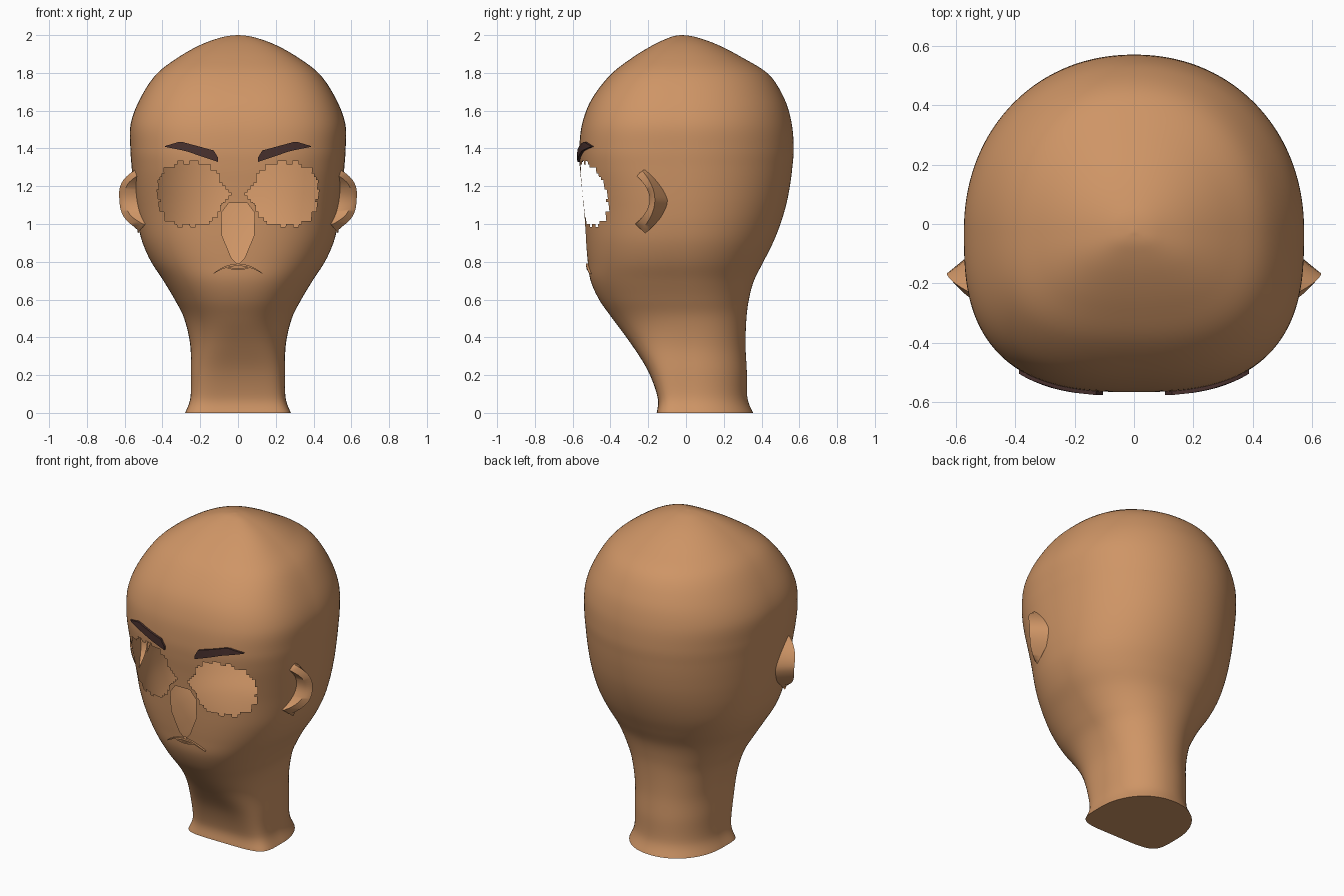
import bpy, bmesh, math
from mathutils import Vector

if "Cube" in bpy.data.objects:
    bpy.data.objects.remove(bpy.data.objects["Cube"])


def material(name, rgb):
    m = bpy.data.materials.new(name)
    m.diffuse_color = (*rgb, 1)
    m.use_nodes = True
    m.node_tree.nodes["Principled BSDF"].inputs["Base Color"].default_value = (*rgb, 1)
    return m


skin = material("skin", (0.62, 0.30, 0.132))
brow_hair = material("brow_hair", (0.065, 0.03, 0.027))


def finish(bm, name, mat, angle=50):
    bmesh.ops.recalc_face_normals(bm, faces=bm.faces)
    mesh = bpy.data.meshes.new(name)
    bm.to_mesh(mesh)
    bm.free()
    ob = bpy.data.objects.new(name, mesh)
    bpy.context.collection.objects.link(ob)
    mesh.materials.append(mat)
    bpy.ops.object.select_all(action="DESELECT")
    ob.select_set(True)
    bpy.context.view_layer.objects.active = ob
    bpy.ops.object.shade_smooth_by_angle(angle=math.radians(angle))
    return ob


def loft(bm, rings, closed=True):
    rows = [[bm.verts.new(p) for p in ring] for ring in rings]
    n = len(rows[0])
    for a, b in zip(rows, rows[1:]):
        for i in range(n if closed else n - 1):
            j = (i + 1) % n
            bm.faces.new((a[i], a[j], b[j], b[i]))
    bm.faces.new(rows[0])
    bm.faces.new(rows[-1])


def smoothstep(lo, hi, v):
    t = min(1, max(0, (v - lo) / (hi - lo)))
    return t * t * (3 - 2 * t)


# Head profile: height, half width, front y, back y
PROFILE = [
    (0, .28, -.155, .355), (.08, .252, -.15, .325), (.22, .25, -.2, .322),
    (.36, .253, -.287, .315), (.5, .285, -.39, .32), (.6, .335, -.46, .333),
    (.7, .395, -.505, .36), (.8, .46, -.52, .41), (.9, .505, -.53, .46),
    (1.0, .53, -.537, .5), (1.1, .545, -.543, .53), (1.2, .555, -.552, .55),
    (1.3, .563, -.562, .563), (1.4, .57, -.565, .57), (1.53, .568, -.55, .56),
    (1.66, .52, -.5, .522), (1.79, .435, -.4, .44), (1.88, .32, -.285, .3),
    (1.95, .195, -.17, .165), (1.99, .08, -.08, .05), (2.0, .006, -.03, -.018),
]


def catmull(rows, steps):
    pts = [rows[0]] + rows + [rows[-1]]
    out = []
    for a, b, c, d in zip(pts, pts[1:], pts[2:], pts[3:]):
        for s in range(steps):
            t = s / steps
            out.append(tuple(
                q + .5 * t * (r - p + t * (2*p - 5*q + 4*r - u + t * (3*(q - r) + u - p)))
                for p, q, r, u in zip(a, b, c, d)))
    return out + [rows[-1]]


SECTIONS = catmull(PROFILE, 6)


def centre_y(z):
    return .04 - .065 * smoothstep(.35, .8, z)


def front_power(z):
    """Squareness of the front half: boxy neck base, rounder jaw, fuller brow."""
    return 5 - 2.6 * smoothstep(0, .5, z) + .4 * smoothstep(1.0, 1.4, z)


def ring(section, count=224):
    z, w, front, back = section
    cy = centre_y(z)
    pts = []
    for i in range(count):
        a = 2 * math.pi * (i + .5) / count
        c, s = math.cos(a), math.sin(a)
        n, depth = (2.1, back - cy) if s > 0 else (front_power(z), cy - front)
        r = (abs(c / w) ** n + abs(s / depth) ** n) ** (-1 / n)
        pts.append((r * c, cy + r * s, z))
    return pts


def face_y(x, z):
    """Front surface depth at x and z."""
    _, w, front, _ = min(SECTIONS, key=lambda s: abs(s[0] - z))
    cy, n = centre_y(z), front_power(z)
    return cy - (cy - front) * (1 - abs(x / w) ** n) ** (1 / n)


# Openings in the face: ragged eyes and a tapered nose outline
def in_eye(x, z):
    dx, dz = (abs(x) - .255) / .168, (z - 1.16) / .168
    ragged = 1 + .1 * math.cos(15 * math.atan2(dz, dx))
    tip = .04 < abs(x) < .15 and abs(z - 1.155) < abs(x) - .035
    return abs(dx) ** 2.6 + abs(dz) ** 2.6 < ragged or tip


NOSE = [Vector((x, 0, z)) for x, z in (
    (0, .785), (.035, .82), (.085, .94), (.087, 1.06), (.05, 1.11),
    (-.05, 1.11), (-.087, 1.06), (-.085, .94), (-.035, .82))]
NOSE_EDGES = []
for p, q in zip(NOSE, NOSE[1:] + NOSE[:1]):
    NOSE_EDGES.append((p, Vector((q.z - p.z, 0, p.x - q.x)).normalized()))


def in_nose(co):
    return all((co - p).dot(n) < 0 for p, n in NOSE_EDGES)


bm = bmesh.new()
loft(bm, [ring(s) for s in SECTIONS])
for p, n in NOSE_EDGES:
    near = [f for f in bm.faces if f.calc_center_median().y < -.2
            and abs(f.calc_center_median().x) < .1 and .77 < f.calc_center_median().z < 1.13]
    parts = near + list({e for f in near for e in f.edges}) + list({v for f in near for v in f.verts})
    bmesh.ops.bisect_plane(bm, geom=parts, plane_co=p, plane_no=n)
holes = []
for f in bm.faces:
    c = f.calc_center_median()
    if c.y < -.2 and (in_eye(c.x, c.z) or in_nose(c)):
        holes.append(f)
bmesh.ops.delete(bm, geom=holes, context="FACES")
finish(bm, "head", skin)


# Strips that follow the face: brows and lips
def face_strip(name, mat, start, end, top, bottom, lift, depth, count=12):
    bm = bmesh.new()
    rings = []
    for i in range(count + 1):
        x = start + (end - start) * i / count
        hi, lo = top(x), bottom(x)
        yh, yl = face_y(x, hi) - lift, face_y(x, lo) - lift
        rings.append([(x, yh, hi), (x, yl, lo), (x, yl + depth, lo), (x, yh + depth, hi)])
    loft(bm, rings)
    return finish(bm, name, mat, 30)


def brow_top(x):
    x = abs(x)
    return min(1.387 + (x - .12) * .27, 1.437 - (x - .305) * .3, 1.335 + (x - .1) * 3)


def brow_bottom(x):
    x = abs(x)
    return min(1.328 + (x - .105) * .34, 1.387 + (x - .28) * .2)


for side, label in ((1, "left"), (-1, "right")):
    face_strip(label + "_brow", brow_hair, side * .105, side * .387,
               brow_top, brow_bottom, .013, .03)

face_strip("upper_lip", skin, -.13, .13,
           lambda x: .79 - 3.0 * x * x, lambda x: .778 - 2.5 * x * x, .012, .025, 16)
face_strip("lower_lip", skin, -.06, .06,
           lambda x: .766 + 2 * x * x, lambda x: .756 + 3 * x * x, .01, .02)

# Ears: ridged crescents sinking into the head at both ends
for side, label in ((1, "left"), (-1, "right")):
    bm = bmesh.new()
    rings = []
    for i in range(21):
        t = i / 10 - 1
        q = t * t
        z_in, z_out = 1.13 + .13 * t, 1.125 + .175 * t
        z_mid = (z_in + z_out) / 2
        ridge = .628 - .085 * abs(t) ** 3 + .01 * t
        bow = abs(t) ** 1.5
        pts = [(.49, -.19 - .08 * q, z_in),
               (ridge - .03, -.193 - .075 * q, z_in),
               (ridge, -.165 - .065 * q, z_mid),
               (.53, -.085 - .13 * bow, z_out)]
        rings.append([(side * x, y, z) for x, y, z in pts])
    loft(bm, rings, closed=False)
    finish(bm, label + "_ear", skin)
